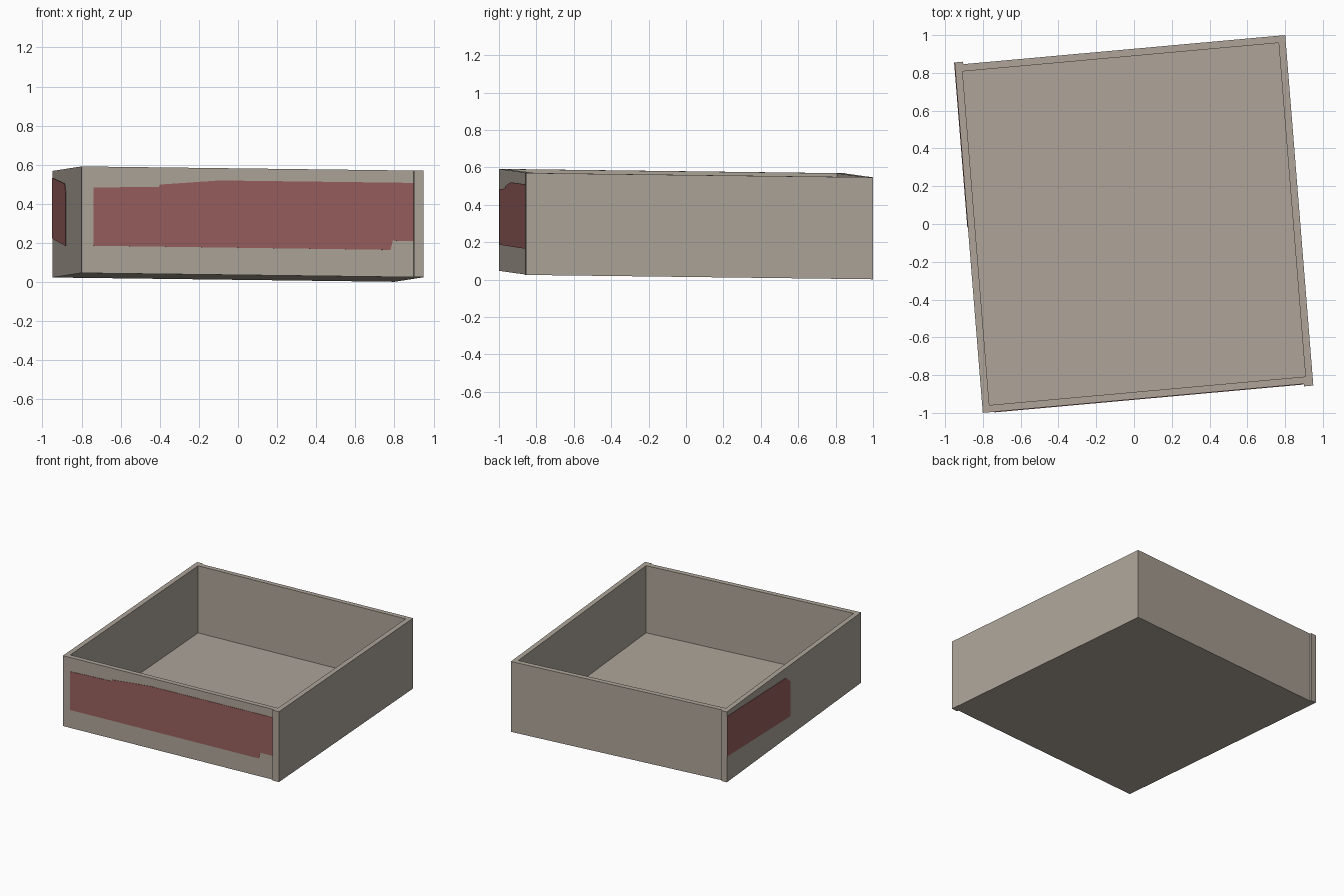
import bpy, bmesh
from mathutils import Matrix

if "Cube" in bpy.data.objects:
    bpy.data.objects.remove(bpy.data.objects["Cube"])

W, D, H = 0.878, 0.924, 0.545      # half width, half depth, height
WALL, FLOOR = 0.038, 0.025
LIP = 0.013                        # how far the corner strips stand proud

# The box sits slightly turned and tilted
PLACE = Matrix(((0.996, -0.080, 0.0, 0.0),
                (0.0898, 0.9968, 0.0, 0.0),
                (-0.0125, -0.0125, 1.0, 0.024),
                (0.0, 0.0, 0.0, 1.0)))


def material(name, color):
    m = bpy.data.materials.new(name)
    m.diffuse_color = (*color, 1)
    m.use_nodes = True
    m.node_tree.nodes["Principled BSDF"].inputs["Base Color"].default_value = m.diffuse_color
    return m


card = material("warm_grey_card", (0.42, 0.375, 0.32))
red = material("dull_red", (0.31, 0.115, 0.11))


def finish(name, bm, mat):
    bmesh.ops.recalc_face_normals(bm, faces=bm.faces)
    bm.transform(PLACE)
    mesh = bpy.data.meshes.new(name)
    bm.to_mesh(mesh)
    bm.free()
    mesh.materials.append(mat)
    obj = bpy.data.objects.new(name, mesh)
    bpy.context.collection.objects.link(obj)
    return obj


def box(lo, hi):
    bm = bmesh.new()
    bmesh.ops.create_cube(bm, size=1)
    for v in bm.verts:
        for i in range(3):
            v.co[i] = hi[i] if v.co[i] > 0 else lo[i]
    return bm


def slab(name, points, offset):
    """Flat outline pushed out along offset."""
    bm = bmesh.new()
    face = bm.faces.new([bm.verts.new(p) for p in points])
    out = bmesh.ops.extrude_face_region(bm, geom=[face], use_keep_orig=True)
    verts = [g for g in out["geom"] if isinstance(g, bmesh.types.BMVert)]
    bmesh.ops.translate(bm, verts=verts, vec=offset)
    return finish(name, bm, red)


# Open tray: inset the top for the rim, then sink it to the floor
tray = box((-W, -D, 0), (W, D, H))
tray.normal_update()
top = max(tray.faces, key=lambda f: f.calc_center_median().z)
bmesh.ops.inset_region(tray, faces=[top], thickness=WALL, use_even_offset=True)
inner = bmesh.ops.extrude_face_region(tray, geom=[top])
bmesh.ops.delete(tray, geom=[top], context='FACES_ONLY')
for g in inner["geom"]:
    if isinstance(g, bmesh.types.BMVert):
        g.co.z = FLOOR
finish("tray", tray, card)

# Proud strips where the side panels overlap two opposite corners
finish("front_right_lip",
       box((W - 0.05, -D - LIP, 0), (W, -D, H)), card)
finish("back_left_lip",
       box((-W, D, 0), (-W + 0.045, D + LIP, H)), card)

# Red label on the front, with its uneven edges
front = [(-0.817, 0.14), (0.709, 0.138), (0.72, 0.185), (0.826, 0.185),
         (0.826, 0.482), (-0.17, 0.482), (-0.476, 0.457), (-0.48, 0.445),
         (-0.817, 0.438)]
slab("front_label", [(u, -D, z) for u, z in front], (0, -0.003, 0))

# Red label wrapping the rear half of the left side
left = [(D + LIP, 0.20), (0.06, 0.15), (0.06, 0.42), (0.12, 0.47),
        (D + LIP, 0.51)]
slab("left_label", [(-W, v, z) for v, z in left], (-0.003, 0, 0))
